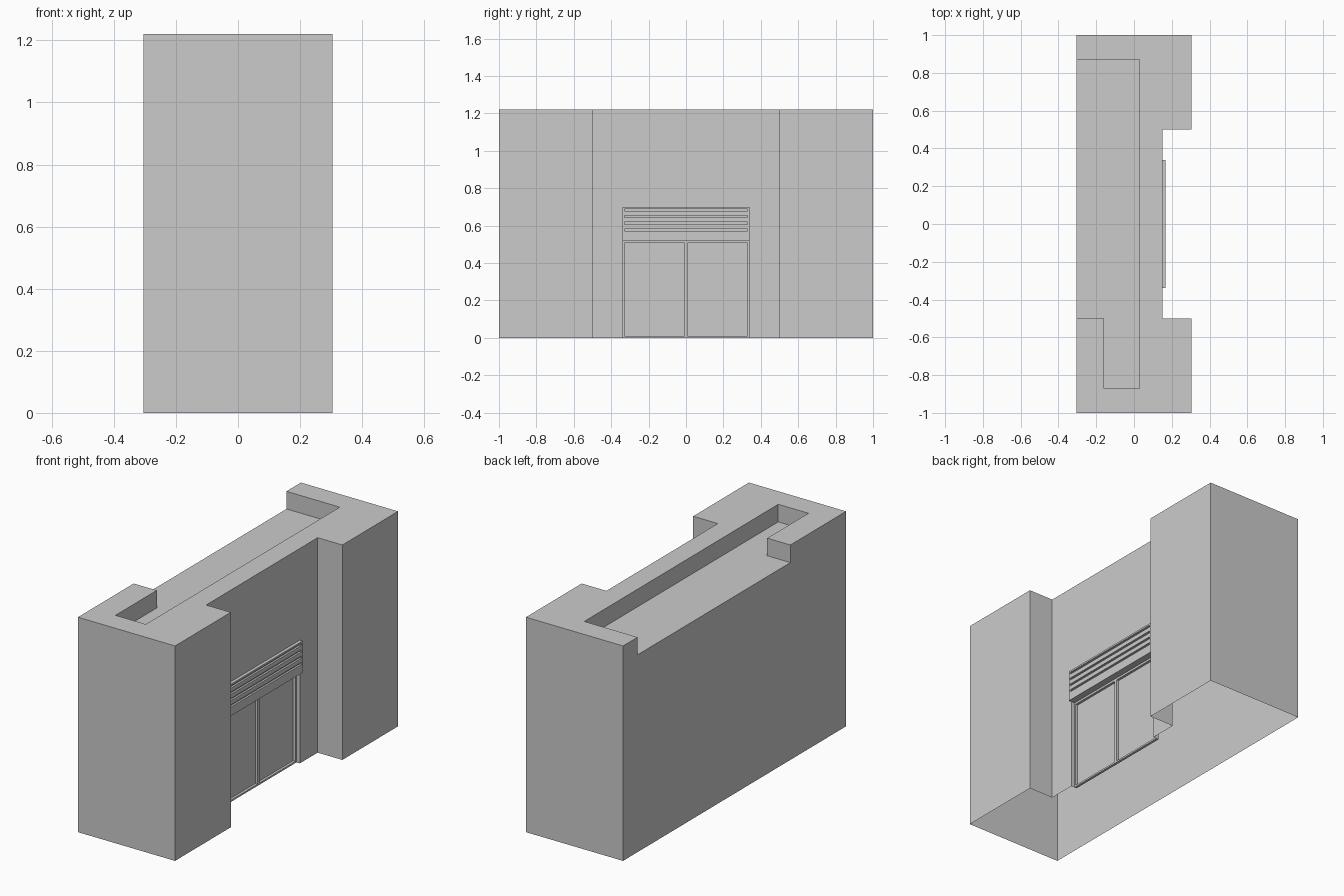
import bpy, bmesh

if "Cube" in bpy.data.objects:
    bpy.data.objects.remove(bpy.data.objects["Cube"])

X, H = 0.305, 1.22      # half depth, height
WALL, DOOR = 0.15, 0.115  # x of facade and of door leaves


def prism(name, pts, z0, z1):
    """Extrude a plan outline from z0 to z1."""
    bm = bmesh.new()
    face = bm.faces.new([bm.verts.new((x, y, z0)) for x, y in pts])
    top = bmesh.ops.extrude_face_region(bm, geom=[face], use_keep_orig=True)
    verts = [g for g in top["geom"] if isinstance(g, bmesh.types.BMVert)]
    bmesh.ops.translate(bm, verts=verts, vec=(0, 0, z1 - z0))
    bmesh.ops.recalc_face_normals(bm, faces=bm.faces[:])
    me = bpy.data.meshes.new(name)
    bm.to_mesh(me)
    bm.free()
    ob = bpy.data.objects.new(name, me)
    bpy.context.collection.objects.link(ob)
    return ob


def box(name, x0, x1, y0, y1, z0, z1):
    return prism(name, [(x0, y0), (x1, y0), (x1, y1), (x0, y1)], z0, z1)


def cut(ob, cutter):
    mod = ob.modifiers.new("cut", "BOOLEAN")
    mod.operation, mod.solver, mod.object = "DIFFERENCE", "EXACT", cutter
    bpy.context.view_layer.objects.active = ob
    bpy.ops.object.modifier_apply(modifier=mod.name)
    bpy.data.objects.remove(cutter)


# Building with a set-back facade between two wings
body = prism("building", [(-X, -1), (X, -1), (X, -0.5), (WALL, -0.5),
                          (WALL, 0.5), (X, 0.5), (X, 1), (-X, 1)], 0, H)

# Sunken roof, open at the back, and the doorway
cut(body, prism("roof_cutter", [(-0.5, -0.5), (-0.16, -0.5), (-0.16, -0.87),
                                (0.03, -0.87), (0.03, 0.87), (-0.5, 0.87)],
                H - 0.10, H + 0.2))
cut(body, box("door_cutter", DOOR, 0.25, -0.34, 0.34, -0.1, 0.52))

# The shell has no underside
bm = bmesh.new()
bm.from_mesh(body.data)
under = [f for f in bm.faces if all(v.co.z < 1e-4 for v in f.verts)]
bmesh.ops.delete(bm, geom=under, context="FACES")
bm.to_mesh(body.data)
bm.free()

# Door frame: jambs, mullion, head and sill
for name, y0, y1 in (("jamb_left", -0.34, -0.33), ("mullion", -0.009, 0.009),
                     ("jamb_right", 0.33, 0.34)):
    box(name, DOOR, DOOR + 0.014, y0, y1, 0, 0.52)
box("door_head", DOOR, DOOR + 0.014, -0.34, 0.34, 0.508, 0.52)
box("door_sill", DOOR, DOOR + 0.014, -0.34, 0.34, 0, 0.01)

# Shutter housing over the doors: backing, closed ends and louvre bars
F = 0.168
box("shutter_back", WALL - 0.005, F - 0.011, -0.34, 0.34, 0.52, 0.70)
for side in (-1, 1):
    box("shutter_end", F - 0.012, F, *sorted((side * 0.33, side * 0.34)), 0.52, 0.70)
edges = [0.52] + [z for g in (0.57, 0.606, 0.642, 0.678) for z in (g, g + 0.012)] + [0.70]
for z0, z1 in zip(edges[::2], edges[1::2]):
    box("louvre", F - 0.012, F, -0.33, 0.33, z0, z1)
